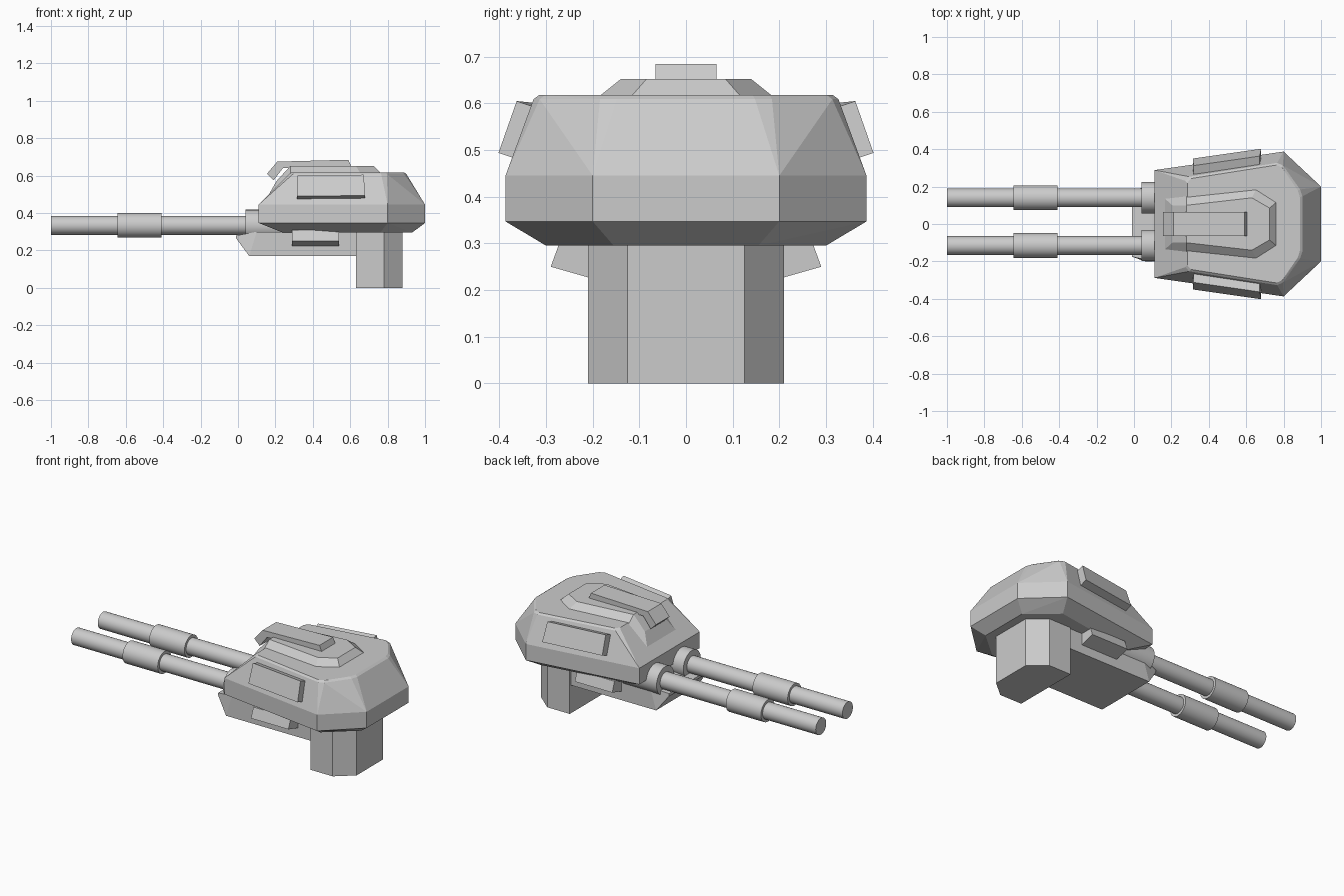
import bpy, bmesh
from math import pi, radians
from mathutils import Vector, Matrix

if "Cube" in bpy.data.objects:
    bpy.data.objects.remove(bpy.data.objects["Cube"])


def finish(name, bm):
    bmesh.ops.recalc_face_normals(bm, faces=bm.faces)
    me = bpy.data.meshes.new(name)
    bm.to_mesh(me)
    bm.free()
    ob = bpy.data.objects.new(name, me)
    bpy.context.collection.objects.link(ob)
    return ob


def hull(name, points):
    """Faceted convex armour block around the given points."""
    bm = bmesh.new()
    for p in points:
        bm.verts.new(p)
    res = bmesh.ops.convex_hull(bm, input=bm.verts)
    junk = [v for v in bm.verts if not v.link_faces]
    bmesh.ops.delete(bm, geom=junk, context='VERTS')
    bmesh.ops.dissolve_limit(bm, angle_limit=radians(3), verts=bm.verts, edges=bm.edges)
    return finish(name, bm)


def ring(half, z):
    """Closed outline mirrored across y = 0 from its +y half."""
    return [(x, y, z) for x, y in half] + [(x, -y, z) for x, y in reversed(half)]


def cut_corners(points, d):
    """Replace every outline corner by two points, d along each edge."""
    pts = [Vector(p) for p in points]
    out = []
    for i, p in enumerate(pts):
        for q in (pts[i - 1], pts[(i + 1) % len(pts)]):
            out.append(p + (q - p).normalized() * d)
    return out


def mirror_y(points, s):
    return [(x, y * s, z) for x, y, z in points]


def tube(name, x0, x1, y, z, r):
    bm = bmesh.new()
    m = Matrix.Translation(((x0 + x1) / 2, y, z)) @ Matrix.Rotation(pi / 2, 4, 'Y')
    bmesh.ops.create_cone(bm, cap_ends=True, segments=32, radius1=r, radius2=r,
                          depth=x1 - x0, matrix=m)
    ob = finish(name, bm)
    bpy.ops.object.select_all(action='DESELECT')
    ob.select_set(True)
    bpy.context.view_layer.objects.active = ob
    bpy.ops.object.shade_smooth_by_angle(angle=radians(35))
    return ob


# Main turret shell
belt = [(0.11, 0.288), (0.80, 0.387), (1.0, 0.20)]
hull("turret_shell",
     ring([(0.24, 0.22), (0.76, 0.30), (0.93, 0.155)], 0.295)
     + ring(belt, 0.347) + ring(belt, 0.445)
     + cut_corners(ring([(0.275, 0.25), (0.785, 0.33), (0.90, 0.168)], 0.609), 0.02)
     + cut_corners(ring([(0.285, 0.24), (0.78, 0.318), (0.887, 0.163)], 0.618), 0.02))

# Raised roof panel running down over the front slope
hull("roof_panel",
     ring([(0.28, 0.15), (0.655, 0.19), (0.765, 0.12)], 0.612)
     + ring([(0.28, 0.10), (0.63, 0.14), (0.725, 0.085)], 0.652)
     + ring([(0.16, 0.14)], 0.49) + ring([(0.205, 0.10)], 0.57))

# Bent roof bar
profile = [(0.155, 0.61), (0.21, 0.675), (0.59, 0.685), (0.605, 0.65),
           (0.24, 0.64), (0.19, 0.575)]
bm = bmesh.new()
face = bm.faces.new([bm.verts.new((x, -0.065, z)) for x, z in profile])
ext = bmesh.ops.extrude_face_region(bm, geom=[face], use_keep_orig=True)
bmesh.ops.translate(bm, vec=(0, 0.13, 0),
                    verts=[g for g in ext["geom"] if isinstance(g, bmesh.types.BMVert)])
finish("roof_bar", bm)

# Side armour plates and the bins below them
plate = [(0.315, 0.35, 0.49), (0.68, 0.402, 0.494),
         (0.318, 0.312, 0.60), (0.672, 0.363, 0.605)]
plate += [(x, y - 0.06, z - 0.02) for x, y, z in plate]
bin_points = [(x, y, z) for x in (0.29, 0.54)
              for y, z in ((0.15, 0.21), (0.15, 0.31), (0.29, 0.25), (0.268, 0.31))]
for side, s in (("left", -1), ("right", 1)):
    hull("side_plate_" + side, mirror_y(plate, s))
    hull("side_bin_" + side, mirror_y(bin_points, s))

# Support arm and pedestal
hull("support_arm",
     [(x, y * s, z) for s in (-1, 1) for x, y, z in
      ((-0.01, 0.175, 0.28), (0.06, 0.20, 0.17), (0.70, 0.20, 0.17),
       (-0.01, 0.175, 0.265), (0.10, 0.20, 0.30), (0.70, 0.20, 0.30))])
foot = [(0.63, 0.21), (0.78, 0.21), (0.88, 0.125)]
hull("pedestal", ring(foot, 0.0) + ring(foot, 0.31))

# Twin gun barrels with sleeves and mounting collars
for side, y in (("left", -0.115), ("right", 0.14)):
    tube("barrel_" + side, -1.0, 0.15, y, 0.334, 0.05)
    tube("barrel_sleeve_" + side, -0.645, -0.41, y, 0.334, 0.066)
    tube("barrel_collar_" + side, 0.04, 0.28, y, 0.334, 0.088 - 0.004)
